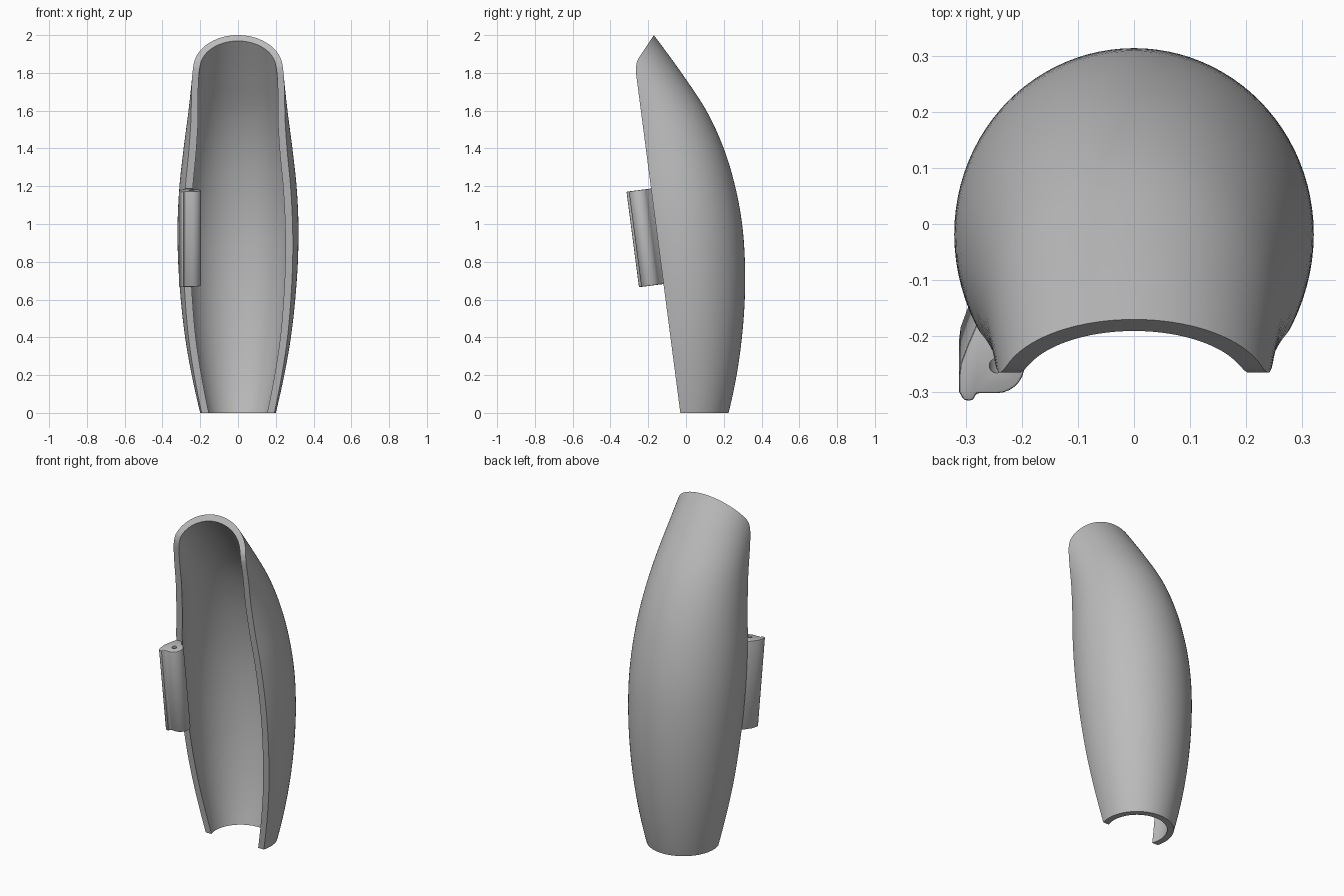
import bpy, bmesh, math

if "Cube" in bpy.data.objects:
    bpy.data.objects.remove(bpy.data.objects["Cube"])

grey = bpy.data.materials.new("plain grey")
grey.use_nodes = True
grey.diffuse_color = (0.5, 0.5, 0.5, 1)
grey.node_tree.nodes["Principled BSDF"].inputs["Base Color"].default_value = (0.5, 0.5, 0.5, 1)


def finish_mesh(name, bm):
    mesh = bpy.data.meshes.new(name)
    bm.to_mesh(mesh)
    bm.free()
    mesh.materials.append(grey)
    obj = bpy.data.objects.new(name, mesh)
    bpy.context.collection.objects.link(obj)
    return obj


def prism(name, points, direction):
    """Extrude a closed outline along a direction."""
    bm = bmesh.new()
    face = bm.faces.new([bm.verts.new(p) for p in points])
    moved = bmesh.ops.extrude_face_region(bm, geom=[face])["geom"]
    bmesh.ops.translate(bm, vec=direction,
                        verts=[g for g in moved if isinstance(g, bmesh.types.BMVert)])
    bmesh.ops.recalc_face_normals(bm, faces=bm.faces)
    return finish_mesh(name, bm)


def select_only(obj):
    bpy.ops.object.select_all(action="DESELECT")
    obj.select_set(True)
    bpy.context.view_layer.objects.active = obj


def apply_modifier(obj, kind, **settings):
    mod = obj.modifiers.new(kind.lower(), kind)
    for key, value in settings.items():
        setattr(mod, key, value)
    select_only(obj)
    bpy.ops.object.modifier_apply(modifier=mod.name)


def cut(obj, cutter, operation):
    cutter.hide_render = True
    apply_modifier(obj, "BOOLEAN", object=cutter, operation=operation, solver="EXACT")
    bpy.data.objects.remove(cutter)


def smooth(obj):
    select_only(obj)
    bpy.ops.object.shade_smooth_by_angle(angle=math.radians(30))


# Radius and rear outline at even height steps, from just below to just above the shell
STEP = 0.2
RADIUS = [.145, .2, .245, .28, .303, .317, .32, .31, .288, .262, .241, .225, .21, .2]
BACK = [.165, .225, .268, .296, .311, .312, .297, .26, .2, .108, -.024, -.17, -.32, -.47]


def curve(values, t):
    """Catmull-Rom value at index t."""
    i = min(max(int(t), 1), len(values) - 3)
    f = t - i
    a, b, c, d = values[i - 1:i + 3]
    return b + f * (c - a + f * (2*a - 5*b + 4*c - d + f * (3*(b - c) + d - a))) / 2


# Shell: lofted round tube, thickened inward, then trimmed to its side outline
bm = bmesh.new()
rows, sides = 56, 96
rings = []
for r in range(rows + 1):
    t = 0.5 + 11.5 * r / rows
    radius = curve(RADIUS, t)
    centre = curve(BACK, t) - radius
    rings.append([bm.verts.new((radius * math.cos(math.tau * k / sides),
                                centre + radius * math.sin(math.tau * k / sides),
                                (t - 1) * STEP)) for k in range(sides)])
for low, high in zip(rings, rings[1:]):
    for k in range(sides):
        n = (k + 1) % sides
        bm.faces.new((low[k], low[n], high[n], high[k]))
shell = finish_mesh("curved_shell", bm)
apply_modifier(shell, "SOLIDIFY", thickness=0.035, offset=-1)

outline = [(-.03, 0), (-.265, 1.8), (-.265, 1.83), (-.26, 1.86), (-.25, 1.88),
           (-.17, 2), (-.13, 2.06), (.6, 2.06), (.6, 0)]
trim = prism("trim_cutter", [(-1, y, z) for y, z in outline], (2, 0, 0))
cut(shell, trim, "INTERSECT")
smooth(shell)

# Hinge block: rounded barrel with a lip, standing along the sloped shell edge
half = 0.255
hole_x, hole_y = -.245, -.068
profile = [(-.25, .012), (-.278, .012), (-.298, -.035), (-.309, -.065), (-.312, -.09),
           (-.312, -.115), (-.303, -.131), (-.287, -.131), (-.281, -.118)]
for k in range(13):
    a = math.radians(-90 + 160 * k / 12)
    profile.append((hole_x + .05 * math.cos(a), hole_y + .05 * math.sin(a)))
block = prism("hinge_block", [(x, y, -half) for x, y in profile], (0, 0, 2 * half))
apply_modifier(block, "BEVEL", width=0.005, segments=2, limit_method="ANGLE",
               angle_limit=math.radians(50))

# Pin hole through the hinge
ring = [(hole_x + .013 * math.cos(math.tau * k / 24),
         hole_y + .013 * math.sin(math.tau * k / 24), -.4) for k in range(24)]
cut(block, prism("pin_cutter", ring, (0, 0, .8)), "DIFFERENCE")
smooth(block)

slope = .235 / 1.8
block.location = (0, -.03 - slope * .935, .935)
block.rotation_euler.x = math.atan(slope)
